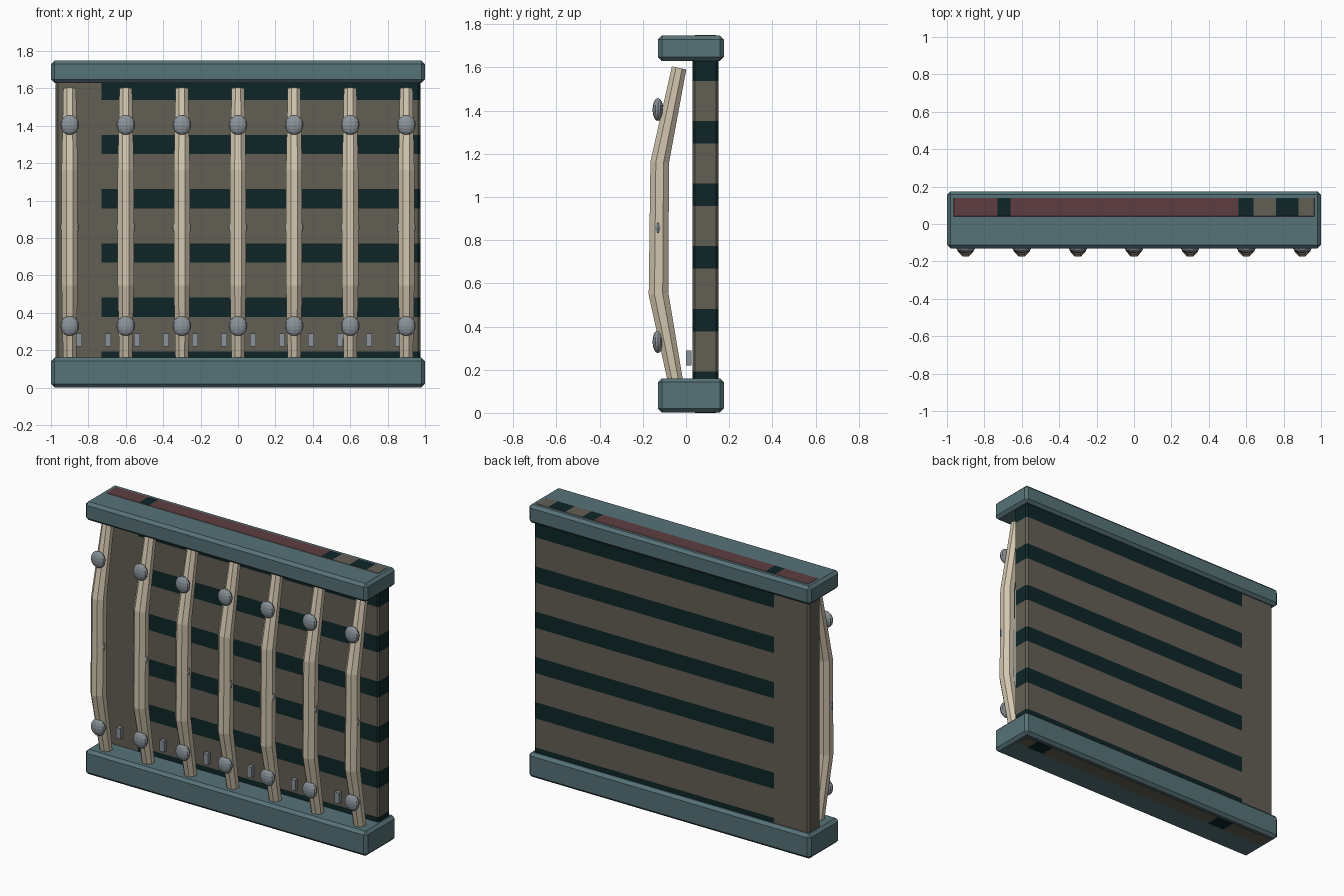
import bpy, bmesh, math
from mathutils import Vector

if "Cube" in bpy.data.objects:
    bpy.data.objects.remove(bpy.data.objects["Cube"])


def mat(name, r, g, b):
    m = bpy.data.materials.new(name)
    lin = [((c / 255 + 0.055) / 1.055) ** 2.4 for c in (r, g, b)]
    m.diffuse_color = (*lin, 1)
    m.use_nodes = True
    m.node_tree.nodes["Principled BSDF"].inputs["Base Color"].default_value = m.diffuse_color
    return m


TEAL = mat("slate teal", 86, 114, 119)
BROWN = mat("drab brown", 98, 95, 84)
DARK = mat("dark green", 14, 37, 39)
RED = mat("dull red", 94, 61, 65)
BONE = mat("bone", 210, 198, 175)
GREY = mat("steel grey", 138, 147, 154)


def finish(bm, name, mats):
    bmesh.ops.recalc_face_normals(bm, faces=bm.faces)
    me = bpy.data.meshes.new(name)
    bm.to_mesh(me)
    bm.free()
    for m in mats:
        me.materials.append(m)
    ob = bpy.data.objects.new(name, me)
    bpy.context.collection.objects.link(ob)
    return ob


def box_bm(lo, hi, bevel=0.0):
    bm = bmesh.new()
    bmesh.ops.create_cube(bm, size=1)
    for v in bm.verts:
        v.co = Vector([(a + b) / 2 + c * (b - a) for a, b, c in zip(lo, hi, v.co)])
    if bevel:
        bmesh.ops.bevel(bm, geom=bm.edges[:], offset=bevel, segments=1, affect='EDGES')
    return bm


# Rails (the panel shows flush through the outer faces)
finish(box_bm((-1, -0.13, 0.002), (1, 0.175, 0.16), 0.018), "bottom_rail", [TEAL])
finish(box_bm((-1, -0.13, 1.63), (1, 0.175, 1.748), 0.018), "top_rail", [TEAL])

# Striped panel: cut into bands, coloured by position
bm = box_bm((-0.975, 0.03, 0), (0.975, 0.15, 1.75), 0.012)
stripes = [0.14 + 0.29 * i for i in range(6)]
top_dark = [(-0.73, -0.66), (0.56, 0.64), (0.76, 0.88)]
bottom_dark = [(-0.67, -0.55), (0.76, 0.88)]
cuts = [((0, 0, z + s), (0, 0, 1)) for z in stripes for s in (-0.052, 0.052)]
cuts += [((x, 0, 0), (1, 0, 0)) for pair in top_dark + bottom_dark[:1] for x in pair]
for co, no in cuts:
    bmesh.ops.bisect_plane(bm, geom=bm.verts[:] + bm.edges[:] + bm.faces[:],
                           plane_co=co, plane_no=no)
bm.normal_update()
for f in bm.faces:
    c = f.calc_center_median()
    if f.normal.z > 0.9:
        dark = any(a < c.x < b for a, b in top_dark)
        f.material_index = 1 if dark else (2 if c.x < 0.6 else 0)
    elif f.normal.z < -0.9:
        f.material_index = int(any(a < c.x < b for a, b in bottom_dark))
    else:
        f.material_index = int(c.x > -0.73 and any(abs(c.z - z) < 0.052 for z in stripes))
finish(bm, "striped_panel", [BROWN, DARK, RED])

# Bowed ribs: octagonal section along a bent path (y, z, half width, half depth)
path = [(-0.04, 0.10, 0.034, 0.034), (-0.127, 0.55, 0.043, 0.046),
        (-0.122, 1.16, 0.043, 0.043), (-0.032, 1.598, 0.034, 0.034)]


def rib(x):
    bm = bmesh.new()
    rings = []
    for i, (y, z, rx, ry) in enumerate(path):
        a, b = path[max(i - 1, 0)], path[min(i + 1, len(path) - 1)]
        t = Vector((0, b[0] - a[0], b[1] - a[1])).normalized()
        n = Vector((0, t.z, -t.y))
        ring = []
        for k in range(8):
            ang = math.radians(22.5 + 45 * k)
            s = 1 / math.cos(math.radians(22.5))
            ring.append(bm.verts.new(Vector((x + rx * s * math.cos(ang), y, z))
                                     + n * ry * s * math.sin(ang)))
        rings.append(ring)
    for r, q in zip(rings, rings[1:]):
        for k in range(8):
            bm.faces.new((r[k], r[(k + 1) % 8], q[(k + 1) % 8], q[k]))
    bm.faces.new(rings[0])
    bm.faces.new(rings[-1])
    finish(bm, "rib", [BONE])


# Flattened round studs, the middle one mostly sunk in the rib
def stud(x, z):
    bm = bmesh.new()
    bmesh.ops.create_uvsphere(bm, u_segments=12, v_segments=8, radius=1)
    for v in bm.verts:
        v.co = Vector((x + v.co.x * 0.05, -0.13 + v.co.y * 0.025, z + v.co.z * 0.053))
    finish(bm, "stud", [GREY])


for i in range(7):
    x = -0.9 + 0.3 * i
    rib(x)
    for z in (0.33, 0.8575, 1.405):
        stud(x, z)

# Row of small tabs in front of the panel foot
for i in range(12):
    x = -0.85 + 0.155 * i
    finish(box_bm((x - 0.016, 0.0, 0.22), (x + 0.016, 0.025, 0.29)), "tab", [GREY])
